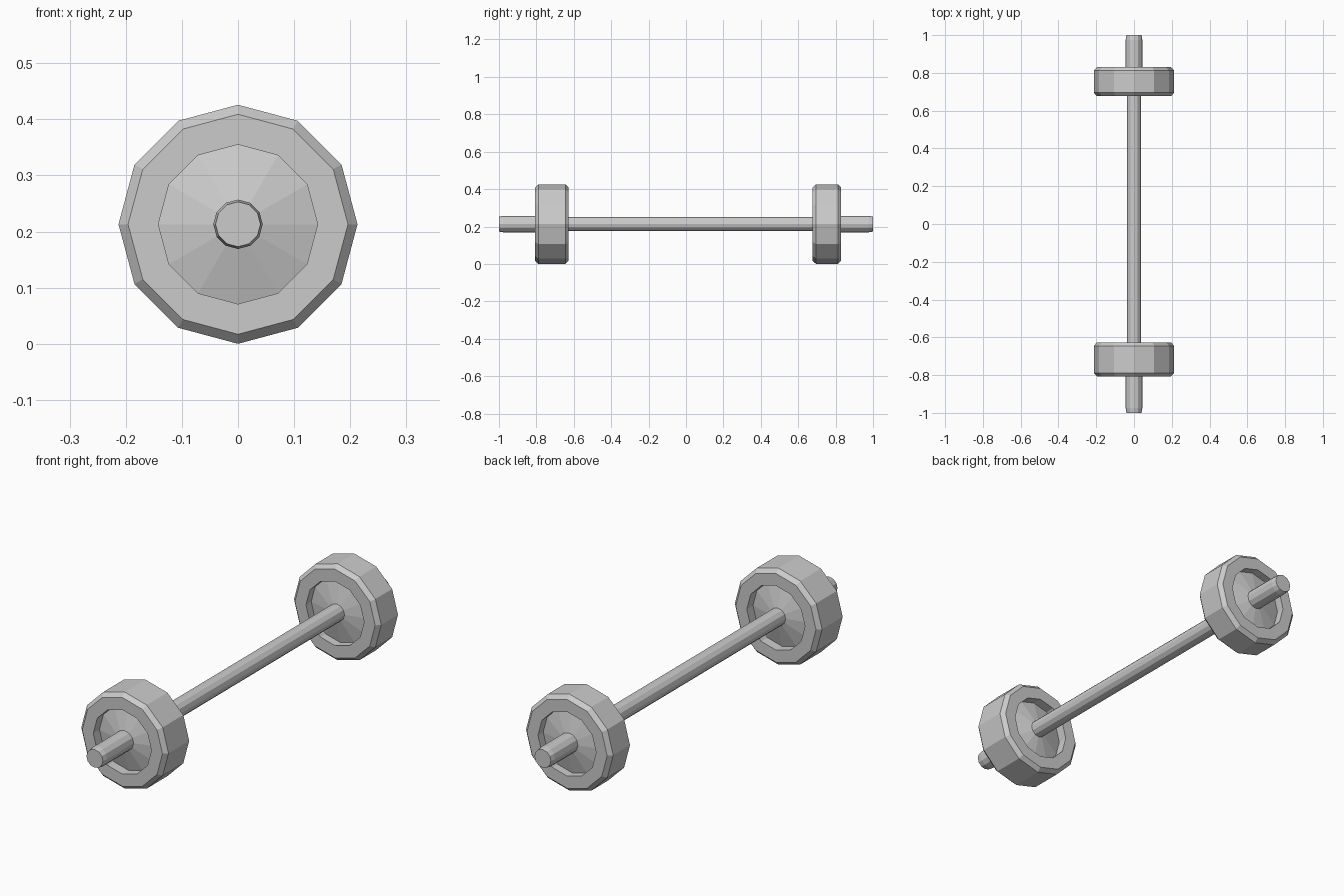
import bpy, bmesh
from math import cos, sin, tau

if "Cube" in bpy.data.objects:
    bpy.data.objects.remove(bpy.data.objects["Cube"])

SIDES = 12
AXIS_Z = 0.213


def lathe(name, profile, closed):
    """Revolve (radius, y) points around the bar axis; open profiles get end caps."""
    bm = bmesh.new()
    rings = [[bm.verts.new((r * cos(tau * i / SIDES), y, AXIS_Z + r * sin(tau * i / SIDES)))
              for i in range(SIDES)] for r, y in profile]
    pairs = list(zip(rings, rings[1:]))
    if closed:
        pairs.append((rings[-1], rings[0]))
    else:
        bm.faces.new(rings[0])
        bm.faces.new(rings[-1])
    for a, b in pairs:
        for i in range(SIDES):
            j = (i + 1) % SIDES
            bm.faces.new((a[i], a[j], b[j], b[i]))
    bmesh.ops.recalc_face_normals(bm, faces=bm.faces)
    mesh = bpy.data.meshes.new(name)
    bm.to_mesh(mesh)
    bm.free()
    obj = bpy.data.objects.new(name, mesh)
    bpy.context.collection.objects.link(obj)
    return obj


def weight(name, y0, y1):
    """Chamfered disc with a stepped, funnel-shaped recess on both faces."""
    mid, half = (y0 + y1) / 2, (y1 - y0) / 2
    side = [(0.036, 0.85 * half), (0.142, 0.52 * half), (0.142, half),
            (0.196, half), (0.213, half - 0.018)]
    profile = [(r, mid + y) for r, y in side] + [(r, mid - y) for r, y in reversed(side)]
    return lathe(name, profile, True)


# Bar: thin handle with thicker, chamfered sleeves at the ends
half_bar = [(0.038, 0.74), (0.044, 0.745), (0.044, 0.975), (0.040, 1.0)]
bar = [(r, -y) for r, y in reversed(half_bar)] + half_bar
# front sleeve begins inside the front weight
bar[2], bar[3] = (0.044, -0.725), (0.038, -0.72)
lathe("bar", bar, False)

# Weights: the front one is slightly thicker
weight("front_weight", -0.807, -0.627)
weight("back_weight", 0.677, 0.83)
